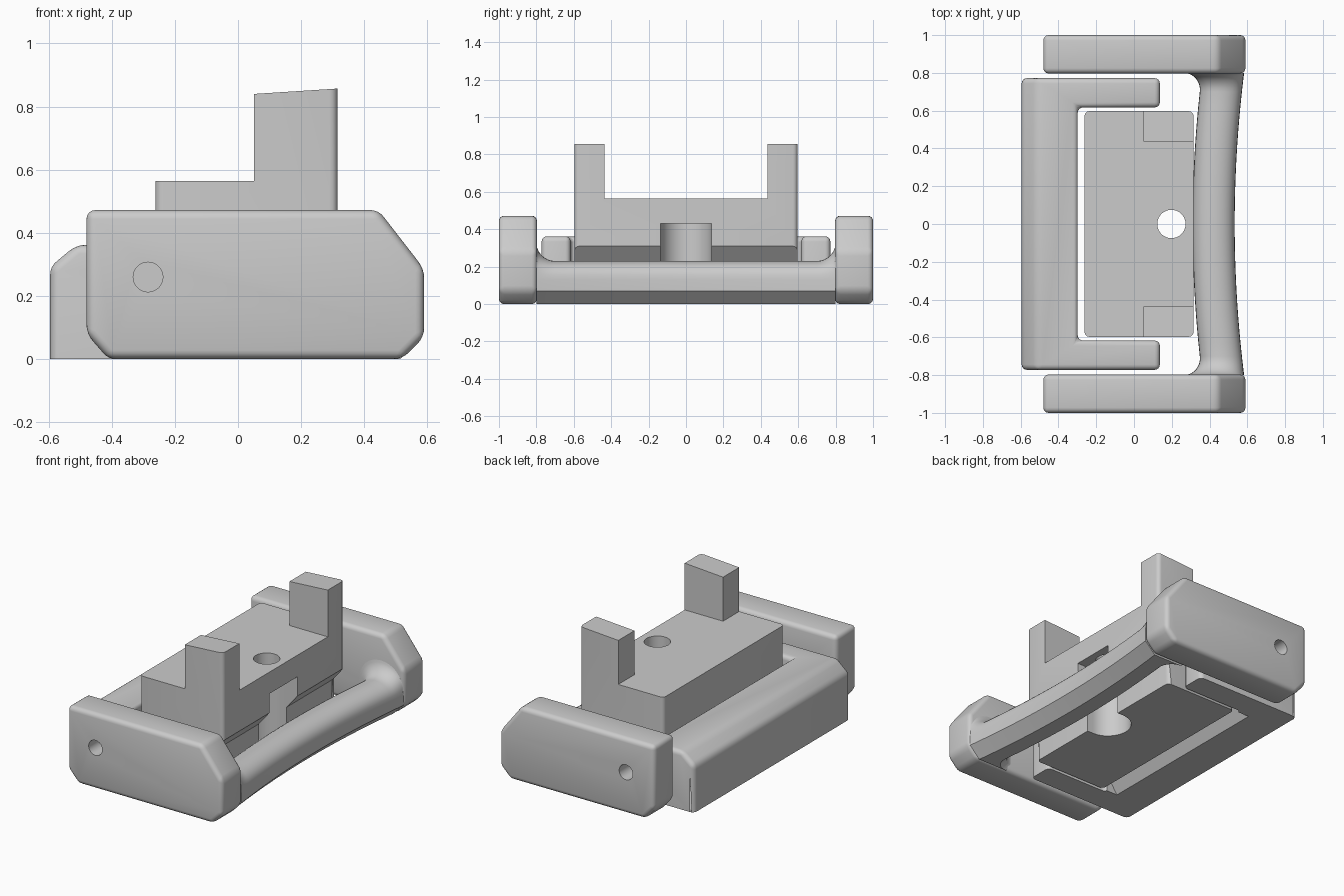
import bpy, bmesh, math
from mathutils import Vector

if "Cube" in bpy.data.objects:
    bpy.data.objects.remove(bpy.data.objects["Cube"], do_unlink=True)

GREY = (0.6, 0.6, 0.6, 1)
mat = bpy.data.materials.new("plain grey plastic")
mat.use_nodes = True
mat.diffuse_color = GREY
mat.node_tree.nodes["Principled BSDF"].inputs["Base Color"].default_value = GREY


def finish(name, bm):
    bmesh.ops.recalc_face_normals(bm, faces=bm.faces)
    mesh = bpy.data.meshes.new(name)
    bm.to_mesh(mesh)
    bm.free()
    mesh.materials.append(mat)
    obj = bpy.data.objects.new(name, mesh)
    bpy.context.collection.objects.link(obj)
    return obj


def prism(name, points, axis, lo, hi, upright_round=0, sharp_x=None):
    """Extrude an outline along y or z; optionally round its upright edges."""
    bm = bmesh.new()
    place = (lambda a, b, t: (a, t, b)) if axis == "y" else (lambda a, b, t: (a, b, t))
    face = bm.faces.new([bm.verts.new(place(a, b, lo)) for a, b in points])
    new = bmesh.ops.extrude_face_region(bm, geom=[face])["geom"]
    bmesh.ops.translate(bm, vec=Vector(place(0, 0, hi - lo)),
                        verts=[v for v in new if isinstance(v, bmesh.types.BMVert)])
    if upright_round:
        def upright(e):
            d = e.verts[0].co - e.verts[1].co
            return abs(d.x) + abs(d.y) < 1e-5 and e.verts[0].co.x != sharp_x
        edges = [e for e in bm.edges if upright(e)
                 and (sharp_x is None or abs(e.verts[0].co.x - sharp_x) > 1e-3)]
        bmesh.ops.bevel(bm, geom=edges, offset=upright_round, segments=4,
                        profile=0.5, affect="EDGES")
    return finish(name, bm)


def circle(cx, cy, r, n=40):
    return [(cx + r * math.cos(math.tau * i / n), cy + r * math.sin(math.tau * i / n))
            for i in range(n)]


def box(x0, x1, y0, y1):
    return [(x0, y0), (x1, y0), (x1, y1), (x0, y1)]


def activate(obj):
    bpy.ops.object.select_all(action="DESELECT")
    obj.select_set(True)
    bpy.context.view_layer.objects.active = obj


def cut(obj, cutter):
    mod = obj.modifiers.new("cut", "BOOLEAN")
    mod.operation, mod.solver, mod.object = "DIFFERENCE", "EXACT", cutter
    activate(obj)
    bpy.ops.object.modifier_apply(modifier=mod.name)
    bpy.data.objects.remove(cutter, do_unlink=True)


def soften(obj, width):
    mod = obj.modifiers.new("round", "BEVEL")
    mod.width, mod.segments, mod.limit_method = width, 4, "ANGLE"
    mod.angle_limit = math.radians(25)
    activate(obj)
    bpy.ops.object.modifier_apply(modifier=mod.name)


def smooth(obj):
    activate(obj)
    bpy.ops.object.shade_smooth_by_angle(angle=math.radians(28))


PIN = (-0.285, 0.26)

# Side plates of the handle, with pin holes
plate_outline = [(-0.48, 0.08), (-0.41, 0), (0.52, 0), (0.59, 0.07),
                 (0.59, 0.285), (0.445, 0.472), (-0.48, 0.472)]
for side, name in ((1, "back_side_plate"), (-1, "front_side_plate")):
    lo, hi = sorted((side * 0.797, side * 1.0))
    plate = prism(name, plate_outline, "y", lo, hi)
    soften(plate, 0.028)
    cut(plate, prism("hole", circle(*PIN, 0.047), "y", lo - 0.1, hi + 0.1))
    smooth(plate)


# Bowed grip bar, flaring into the plates
def bar_section(y):
    bow = 0.05 * (y / 0.8) ** 2
    r = 0.1
    d = min(max(abs(y) - 0.8 + r, 0), r)
    flare = r - math.sqrt(r * r - d * d)
    xi, xo = 0.31 + bow - flare, 0.533 + bow
    mid, half = (xi + xo) / 2, (xo - xi) / 2
    pts = [(xi, 0.05), (xi + 0.05, 0), (xo - 0.07, 0), (xo, 0.07)]
    for i in range(17):
        a = math.pi * i / 16
        pts.append((mid + half * math.cos(a),
                    0.13 + (0.1 + flare) * math.sin(a) ** 0.8 if 0 < i < 16 else 0.13))
    return [(x, y, z) for x, z in pts]


half_steps = [0.07 * i for i in range(11)] + [0.72, 0.74, 0.76, 0.775, 0.787, 0.795, 0.8]
half_steps = sorted(set(half_steps))
steps = [-y for y in reversed(half_steps[1:])] + half_steps
bm = bmesh.new()
rings = [[bm.verts.new(p) for p in bar_section(y)] for y in steps]
for a, b in zip(rings, rings[1:]):
    for i in range(len(a)):
        j = (i + 1) % len(a)
        bm.faces.new((a[i], a[j], b[j], b[i]))
bm.faces.new(rings[0])
bm.faces.new(rings[-1])
smooth(finish("grip_bar", bm))

# U-shaped rear bracket
u_outline = [(-0.595, -0.772), (0.137, -0.772), (0.137, -0.617), (-0.298, -0.617),
             (-0.298, 0.617), (0.137, 0.617), (0.137, 0.772), (-0.595, 0.772)]
bracket = prism("rear_bracket", u_outline, "z", -0.1, 0.362)
cut(bracket, prism("top_chamfer", [(-0.7, 0.205), (-0.4, 0.455), (-0.7, 0.455)], "y", -1, 1))
soften(bracket, 0.028)
cut(bracket, prism("base_trim", box(-1, 1, -1, 1), "z", -0.5, 0))
cut(bracket, prism("under_chamfer", [(-0.38, -0.01), (-0.29, 0.12), (-0.29, -0.01)],
                   "y", -0.6, 0.6))
for side in (1, -1):
    lo, hi = sorted((side * 0.64, side * 0.9))
    cut(bracket, prism("hole", circle(*PIN, 0.047), "y", lo, hi))
smooth(bracket)

# Central block with two upright posts and a stepped hole open to one side
block_outline = [(-0.262, 0), (0.24, 0), (0.24, 0.22), (0.315, 0.31), (0.315, 0.857),
                 (0.05, 0.84), (0.05, 0.565), (-0.262, 0.565)]
block = prism("centre_block", block_outline, "y", -0.597, 0.597, 0.025, 0.05)
cut(block, prism("post_gap", box(-0.5, 0.5, -0.437, 0.437), "z", 0.565, 1))
slot = [(0.2 - 0.137 * math.sin(math.pi * i / 24), 0.137 * math.cos(math.pi * i / 24))
        for i in range(25)] + [(0.5, -0.137), (0.5, 0.137)]
cut(block, prism("slot", slot, "z", -0.1, 0.43))
cut(block, prism("bolt_hole", circle(0.198, 0, 0.075), "z", 0.3, 0.8))
smooth(block)
